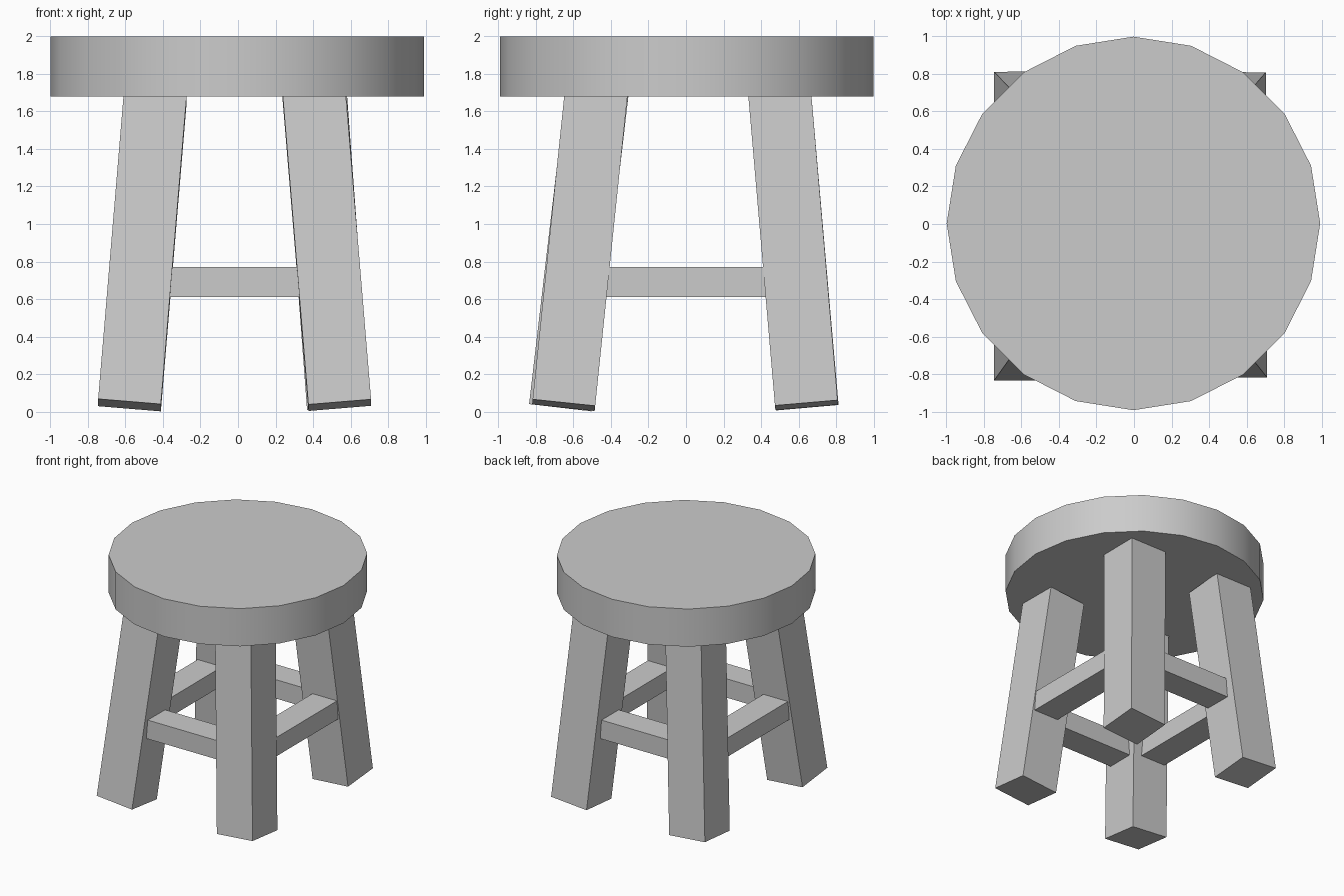
import bpy
from mathutils import Matrix, Vector

if "Cube" in bpy.data.objects:
    bpy.data.objects.remove(bpy.data.objects["Cube"])


def box(name, matrix, size):
    bpy.ops.mesh.primitive_cube_add(size=1)
    ob = bpy.context.object
    ob.name = name
    ob.data.transform(matrix @ Matrix.Diagonal((*size, 1)))
    return ob


def leg(name, bottom, top, width=0.335):
    # square post running perpendicular-ended from bottom to top centre
    a, b = Vector((*bottom, 0.035)), Vector((*top, 1.685))
    z = (b - a).normalized()
    y = z.cross(Vector((1, 0, 0))).normalized()
    x = y.cross(z)
    m = Matrix((x, y, z)).transposed().to_4x4()
    m.translation = (a + b) / 2
    return box(name, m, (width, width, (b - a).length))


# Round seat
bpy.ops.mesh.primitive_cylinder_add(vertices=20, radius=0.995, depth=0.32,
                                    location=(-0.003, 0.003, 1.84))
bpy.context.object.name = "seat"
bpy.ops.object.shade_smooth_by_angle(angle=0.6)

# Four slightly uneven splayed legs
leg("front_left_leg", (-0.578, -0.668), (-0.440, -0.475))
leg("front_right_leg", (0.542, -0.652), (0.405, -0.480))
leg("back_left_leg", (-0.578, 0.645), (-0.440, 0.500))
leg("back_right_leg", (0.535, 0.642), (0.412, 0.500))

# Stretchers between neighbouring legs
for name, pos in (("front", -0.597), ("back", 0.572)):
    box(name + "_stretcher", Matrix.Translation((-0.018, pos, 0.69)), (0.80, 0.23, 0.16))
for name, pos in (("left", -0.553), ("right", 0.528)):
    box(name + "_stretcher", Matrix.Translation((pos, 0, 0.69)), (0.23, 1.00, 0.16))
